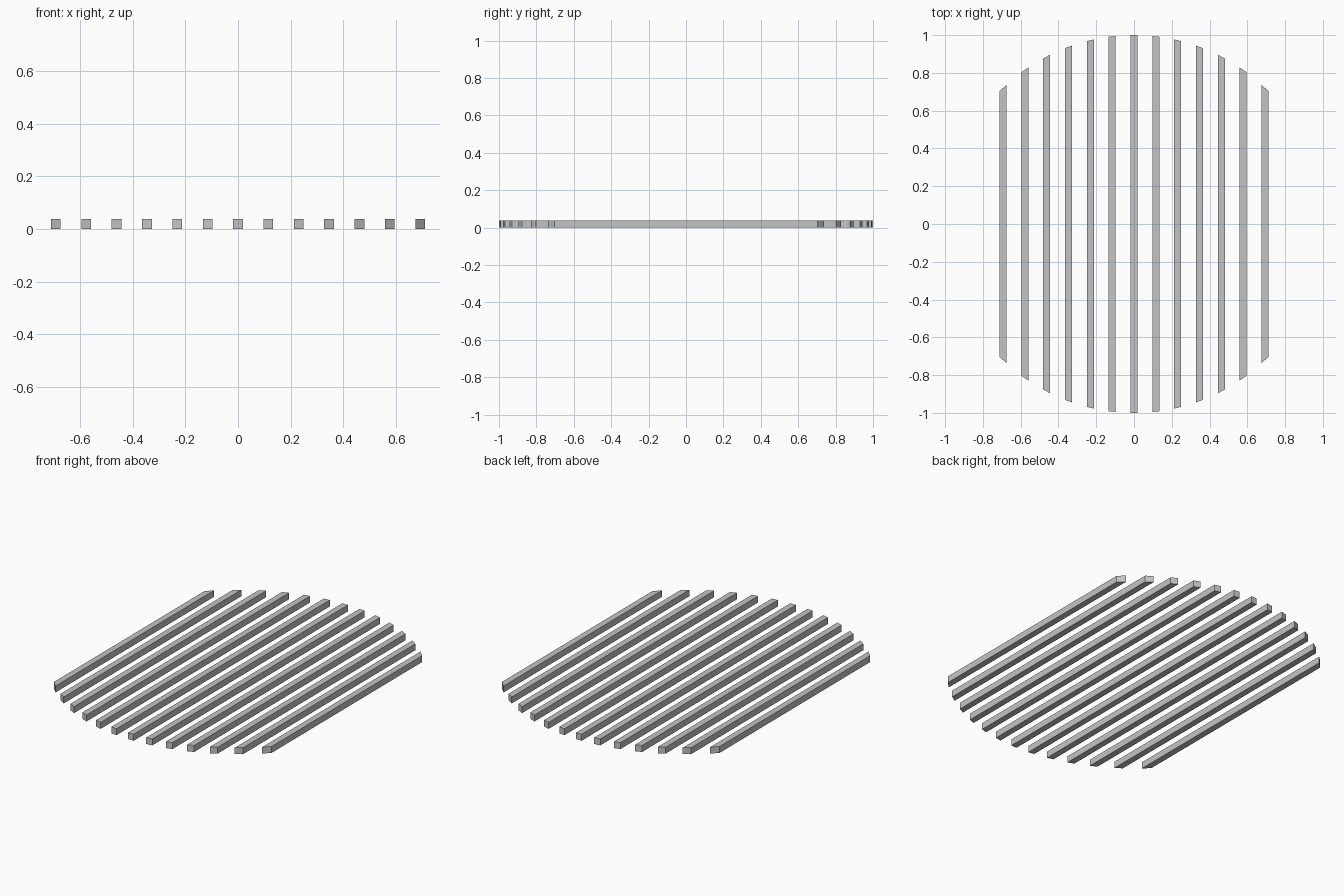
import bpy, bmesh
from math import sqrt

cube = bpy.data.objects.get("Cube")
if cube:
    bpy.data.objects.remove(cube, do_unlink=True)

RADIUS, COUNT, SPACING = 1.0, 13, 0.1155
WIDTH, HEIGHT = 0.037, 0.038

# Plain grey metal
grey = bpy.data.materials.new("grey_metal")
grey.use_nodes = True
colour = (0.55, 0.55, 0.55, 1)
grey.diffuse_color = colour
grey.node_tree.nodes["Principled BSDF"].inputs["Base Color"].default_value = colour


def make_bar(name, x):
    """Square bar along y, with both ends trimmed to the round outline."""
    bm = bmesh.new()
    bmesh.ops.create_cube(bm, size=1)
    for v in bm.verts:
        side = x + v.co.x * WIDTH
        reach = sqrt(RADIUS ** 2 - side ** 2)
        v.co = (side, reach if v.co.y > 0 else -reach, (v.co.z + 0.5) * HEIGHT)
    mesh = bpy.data.meshes.new(name)
    bm.to_mesh(mesh)
    bm.free()
    mesh.materials.append(grey)
    bpy.context.collection.objects.link(bpy.data.objects.new(name, mesh))


# Row of parallel grate bars
for i in range(COUNT):
    make_bar(f"grate_bar_{i + 1}", (i - COUNT // 2) * SPACING)
